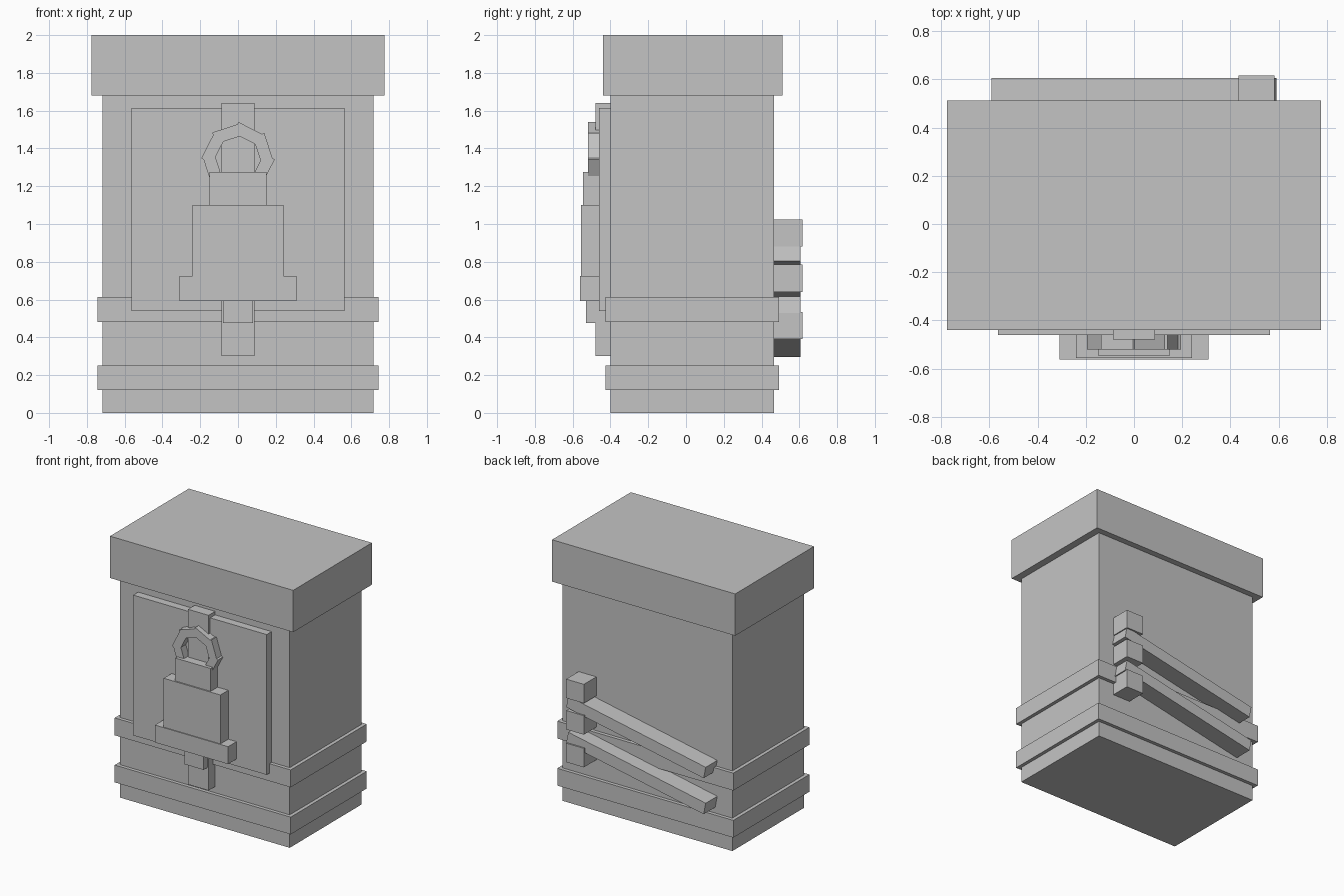
import bpy
from math import cos, sin, pi, atan
from mathutils import Matrix, Vector

cube = bpy.data.objects.get("Cube")
if cube:
    bpy.data.objects.remove(cube, do_unlink=True)

STONE = (0.55, 0.55, 0.55, 1)
stone = bpy.data.materials.new("grey_stone")
stone.use_nodes = True
stone.diffuse_color = STONE
stone.node_tree.nodes["Principled BSDF"].inputs["Base Color"].default_value = STONE


def box(name, x, y, z, tilt=0):
    """Box spanning the given (low, high) ranges, tilted about its own y axis."""
    lo, hi = Vector((x[0], y[0], z[0])), Vector((x[1], y[1], z[1]))
    bpy.ops.mesh.primitive_cube_add(size=1)
    ob = bpy.context.object
    ob.name = name
    size = hi - lo
    ob.data.transform(Matrix.Rotation(tilt, 4, 'Y') @ Matrix.Diagonal((*size, 1)))
    ob.location = (lo + hi) / 2
    ob.data.materials.append(stone)
    return ob


def wide(half):
    return (-half, half)


# Pedestal body, cap and the two bands round it
box("pedestal_body", wide(0.718), (-0.4, 0.465), (0, 1.7))
box("top_cap", wide(0.775), (-0.44, 0.512), (1.68, 2))
box("lower_band", wide(0.745), (-0.427, 0.492), (0.12, 0.252))
box("upper_band", wide(0.745), (-0.427, 0.492), (0.48, 0.613))

# Front panel with its stacked relief
box("front_panel", wide(0.565), (-0.46, -0.39), (0.54, 1.613))
box("relief_strap", wide(0.087), (-0.48, -0.39), (0.3, 1.64))
box("relief_neck", wide(0.15), (-0.545, -0.45), (1.08, 1.275))
box("relief_block", wide(0.24), (-0.555, -0.45), (0.71, 1.1))
box("relief_crossbar", wide(0.31), (-0.562, -0.45), (0.593, 0.726))
box("relief_tip", wide(0.08), (-0.53, -0.45), (0.475, 0.61))

# Ring of overlapping straight blocks
SIDES, RADIUS, RING_Z = 8, 0.143, 1.345
for i in range(SIDES):
    a = 2 * pi * (i + 0.5) / SIDES
    cx, cz = RADIUS * sin(a), RING_Z + RADIUS * cos(a)
    box(f"ring_block_{i + 1}", (cx - 0.075, cx + 0.075), (-0.52, -0.455),
        (cz - 0.032, cz + 0.032), a + 0.08)

# Back: three stacked blocks holding two sloping beams
for i, z in enumerate((0.39, 0.64, 0.88)):
    box(f"back_block_{i + 1}", (0.433, 0.583), (0.455, 0.616), (z, z + 0.145))
for label, z in (("lower", 0.457), ("upper", 0.732)):
    box(f"{label}_back_beam", wide(0.593), (0.455, 0.605),
        (z - 0.045, z + 0.045), -atan(0.2))
